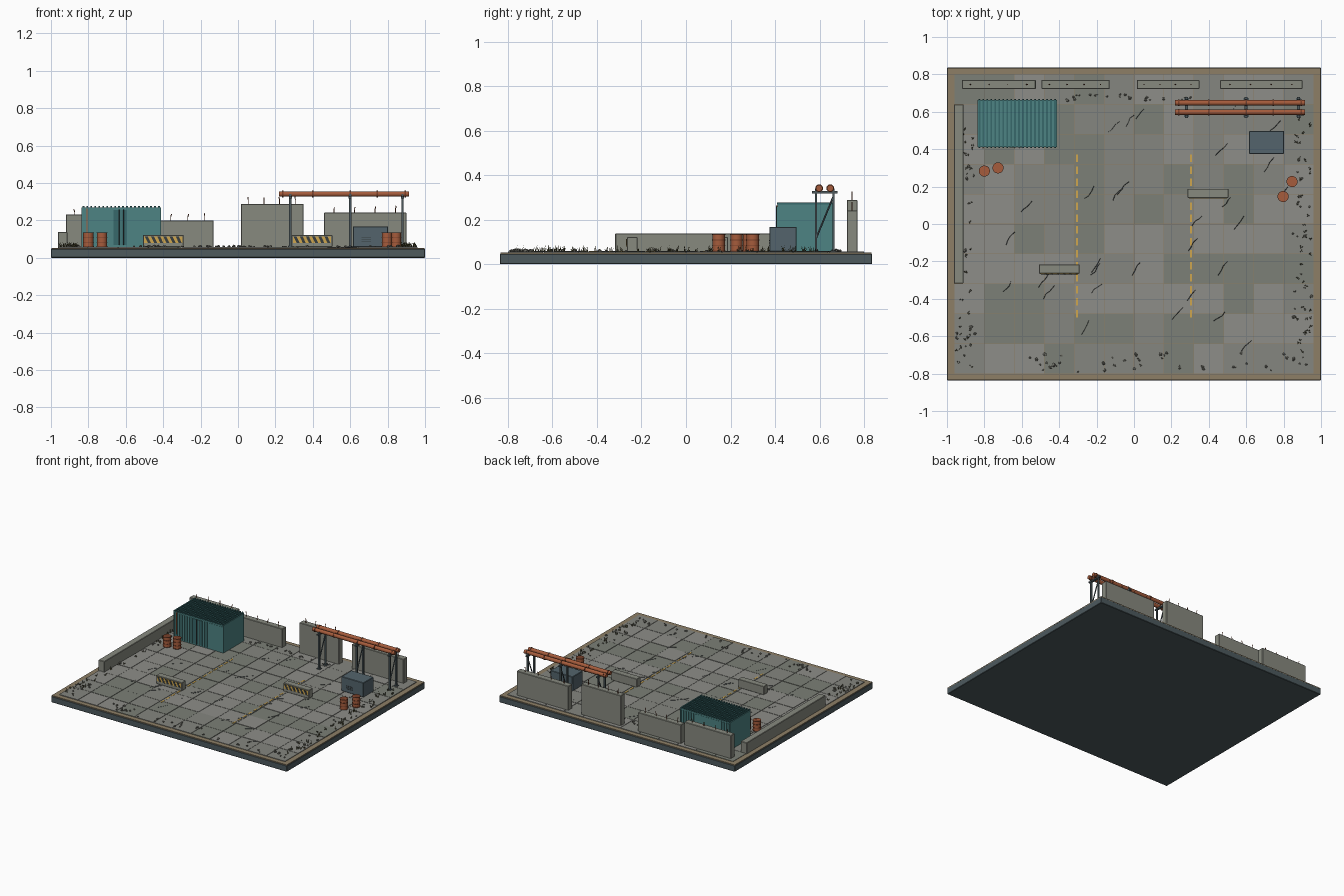
import bpy, bmesh, math, random
from mathutils import Matrix, Vector

if "Cube" in bpy.data.objects:
    bpy.data.objects.remove(bpy.data.objects["Cube"])

random.seed(7)
G = 0.057  # yard surface height


def mat(name, r, g, b):
    m = bpy.data.materials.new(name)
    m.diffuse_color = [(c / 255) ** 2.2 for c in (r, g, b)] + [1]
    m.use_nodes = True
    m.node_tree.nodes["Principled BSDF"].inputs["Base Color"].default_value = m.diffuse_color
    return m


DARK = mat("dark_steel", 58, 64, 66)
BASE = mat("base_slate", 78, 90, 94)
TAN = mat("dusty_tan", 140, 126, 102)
TEAL = mat("teal_paint", 78, 130, 130)
TEAL_D = mat("teal_dark", 58, 104, 106)
RUST = mat("rust", 164, 92, 62)
RUST_D = mat("rust_dark", 118, 66, 46)
CONC = mat("concrete", 134, 136, 126)
YEL = mat("faded_yellow", 205, 165, 80)
SLATE = mat("cabinet_slate", 84, 100, 108)
GRASS = mat("dry_grass", 82, 80, 52)
STONE = mat("stone", 112, 112, 104)
TILES = [mat("tile_%d" % i, *c) for i, c in enumerate([(140, 140, 135), (132, 133, 127), (123, 127, 118)])]


def finish(name, bm, material, smooth=False):
    bmesh.ops.recalc_face_normals(bm, faces=bm.faces)
    me = bpy.data.meshes.new(name)
    bm.to_mesh(me)
    bm.free()
    ob = bpy.data.objects.new(name, me)
    bpy.context.collection.objects.link(ob)
    me.materials.append(material)
    if smooth:
        bpy.context.view_layer.objects.active = ob
        ob.select_set(True)
        bpy.ops.object.shade_smooth_by_angle(angle=math.radians(40))
        ob.select_set(False)
    return ob


def add_box(bm, x0, x1, y0, y1, z0, z1):
    m = Matrix.Translation(((x0 + x1) / 2, (y0 + y1) / 2, (z0 + z1) / 2)) @ Matrix.Diagonal((x1 - x0, y1 - y0, z1 - z0, 1))
    bmesh.ops.create_cube(bm, size=1, matrix=m)


def boxes(name, material, items, bevel=0):
    bm = bmesh.new()
    for b in items:
        add_box(bm, *b)
    if bevel:
        bmesh.ops.bevel(bm, geom=bm.edges[:], offset=bevel, segments=1, affect='EDGES')
    return finish(name, bm, material)


def add_rod(bm, a, b, r, r2=None, n=8):
    a, b = Vector(a), Vector(b)
    d = b - a
    m = Matrix.Translation((a + b) / 2) @ d.to_track_quat('Z', 'Y').to_matrix().to_4x4()
    bmesh.ops.create_cone(bm, cap_ends=True, segments=n, radius1=r, radius2=r if r2 is None else r2, depth=d.length, matrix=m)


def rods(name, material, items, n=8, smooth=True):
    bm = bmesh.new()
    for a, b, r in items:
        add_rod(bm, a, b, r, n=n)
    return finish(name, bm, material, smooth)


# Base slab, tan rim and paving
boxes("base_slab", BASE, [(-1, 1, -0.836, 0.836, 0, 0.047)], 0.003)
boxes("dust_layer", TAN, [(-0.998, 0.998, -0.834, 0.834, 0.046, 0.053)])
paving = [[], [], []]
for i in range(12):
    for j in range(10):
        x, y, g = -0.96 + i * 0.16, -0.8 + j * 0.16, 0.0015
        paving[random.randrange(3)].append((x + g, x + 0.16 - g, y + g, y + 0.16 - g, 0.05, G + random.uniform(-0.001, 0.001)))
for k, items in enumerate(paving):
    boxes("paving_%d" % k, TILES[k], items)

# Painted lane dashes
boxes("lane_dashes", YEL, [(s * 0.304 - 0.005, s * 0.304 + 0.005, -0.5 + k * 0.064, -0.46 + k * 0.064, G, G + 0.002)
                           for s in (-1, 1) for k in range(14)])

# Surface cracks
bm = bmesh.new()
for k in range(34):
    x, y = random.uniform(-0.85, 0.85), random.uniform(-0.7, 0.6)
    p = Vector((x, y, G))
    for s in range(3):
        q = p + Vector((random.uniform(0.01, 0.025), random.uniform(0.012, 0.03), 0))
        add_rod(bm, p, q, 0.0014, n=4)
        p = q
finish("surface_cracks", bm, DARK)

# Broken perimeter walls with bent rebar
walls = [(-0.92, -0.525, 0.232), (-0.495, -0.13, 0.2), (0.015, 0.35, 0.288), (0.46, 0.90, 0.242)]
boxes("back_walls", CONC, [(a, b, 0.722, 0.77, 0.05, h) for a, b, h in walls], 0.003)
boxes("left_wall", CONC, [(-0.963, -0.912, -0.318, 0.64, 0.05, 0.138)], 0.003)
bars = []
for a, b, h in walls:
    for k in range(4):
        x, y = a + (b - a) * (0.12 + 0.25 * k), 0.746
        t = h + random.uniform(0.012, 0.025)
        bars += [((x, y, h - 0.01), (x, y, t), 0.0025),
                 ((x, y, t), (x + random.uniform(-0.006, 0.008), y, t + 0.015), 0.0025)]
rods("wall_rebar", RUST_D, bars, 6)

# Shipping container: shell, ribs, doors
X0, X1, Y0, Y1, T = -0.838, -0.412, 0.412, 0.662, 0.268
boxes("container_shell", TEAL, [(X0, X1, Y0, Y1, G, T)])
roof, sides = [], []
for k in range(20):
    x = X0 + 0.011 + k * 0.0213
    roof.append((x - 0.005, x + 0.005, Y0 - 0.003, Y1 + 0.003, T, T + 0.008))
    sides.append((x - 0.004, x + 0.004, Y1, Y1 + 0.005, G + 0.01, T - 0.01))
    if not 8 <= k <= 10:
        sides.append((x - 0.004, x + 0.004, Y0 - 0.005, Y0, G + 0.01, T - 0.01))
boxes("container_roof_ribs", TEAL_D, roof)
boxes("container_side_ribs", TEAL, sides)
xs = (X0 + X1) / 2
boxes("container_door_panels", TEAL_D, [(xs - 0.041, xs - 0.002, Y0 - 0.004, Y0, G + 0.01, T - 0.012),
                                        (xs + 0.002, xs + 0.036, Y0 - 0.004, Y0, G + 0.01, T - 0.012)])
rods("container_lock_bars", DARK, [((xs + d, Y0 - 0.006, G + 0.01), (xs + d, Y0 - 0.006, T - 0.01), 0.0025) for d in (-0.012, 0.012)])
boxes("container_rust_streaks", RUST, [(X0 + 0.028, X0 + 0.034, Y0 - 0.007, Y0, 0.1, T - 0.005)])

# Utility cabinet with vents
boxes("utility_cabinet", SLATE, [(0.615, 0.803, 0.375, 0.497, G, 0.168)], 0.003)
boxes("cabinet_vents", DARK, [(0.66, 0.71, 0.373, 0.376, 0.083 + k * 0.011, 0.087 + k * 0.011) for k in range(3)])

# Hazard barriers
for n, (x0, y0) in enumerate([(-0.508, -0.265), (0.287, 0.14)]):
    boxes("barrier_block_%d" % n, CONC, [(x0, x0 + 0.217, y0, y0 + 0.048, G, 0.121)], 0.002)
    boxes("barrier_plate_%d" % n, YEL, [(x0 + 0.006, x0 + 0.211, y0 - 0.003, y0 + 0.001, 0.08, 0.114)])
    bm = bmesh.new()
    for k in range(6):
        x = x0 + 0.01 + k * 0.033
        f = bm.faces.new([bm.verts.new((x + dx, y0 - 0.0045, z)) for dx, z in
                          ((0.016, 0.08), (0.032, 0.08), (0.016, 0.114), (0, 0.114))])
        ext = bmesh.ops.extrude_face_region(bm, geom=[f])
        bmesh.ops.translate(bm, vec=(0, 0.003, 0), verts=[v for v in ext["geom"] if isinstance(v, bmesh.types.BMVert)])
    finish("barrier_stripes_%d" % n, bm, DARK)

# Barrels with hoops
drums, hoops = [], []
for x, y in [(-0.80, 0.283), (-0.727, 0.30), (0.845, 0.227), (0.797, 0.147)]:
    drums.append(((x, y, G), (x, y, 0.136), 0.0275))
    for z in (0.06, 0.083, 0.109, 0.134):
        hoops.append(((x, y, z - 0.002), (x, y, z + 0.002), 0.0295))
rods("barrels", RUST, drums, 20)
rods("barrel_hoops", RUST_D, hoops, 20)

# Pipe rack: pipes, couplings, trestles
PY, PZ = (0.598, 0.648), 0.341
rods("pipes", RUST, [((0.22, y, PZ), (0.915, y, PZ), 0.0145) for y in PY], 16)
rods("pipe_couplings", RUST_D, [((x - 0.004, y, PZ), (x + 0.004, y, PZ), 0.0175)
                                for y in PY for x in (0.24, 0.4, 0.6, 0.745, 0.895)], 16)
frame, braces = [], []
for x in (0.28, 0.6, 0.88):
    for y in (0.584, 0.662):
        frame.append((x - 0.006, x + 0.006, y - 0.005, y + 0.005, G, 0.34))
        frame.append((x - 0.014, x + 0.014, y - 0.012, y + 0.012, G, G + 0.005))
    frame.append((x - 0.008, x + 0.008, 0.566, 0.68, 0.318, 0.328))
    braces.append(((x, 0.586, 0.12), (x, 0.66, 0.3), 0.004))
boxes("rack_frames", BASE, frame)
rods("rack_braces", BASE, braces, 6)

# Rubble along the edges
bm = bmesh.new()
spots = [(random.uniform(-0.6, 0.93), random.uniform(-0.79, -0.69)) for _ in range(45)]
spots += [(random.uniform(-0.55, 0.4), random.uniform(0.66, 0.7)) for _ in range(22)]
spots += [(s * random.uniform(0.85, 0.95), random.uniform(-0.75, 0.55)) for s in (-1, 1) for _ in range(16)]
for x, y in spots:
    r = random.uniform(0.005, 0.012)
    m = Matrix.Translation((x, y, G + r * 0.4)) @ Matrix.Rotation(random.uniform(0, 6), 4, 'Z') @ Matrix.Diagonal((1, 0.8, 0.7, 1))
    for v in bmesh.ops.create_icosphere(bm, subdivisions=1, radius=r, matrix=m)["verts"]:
        v.co += Vector([random.uniform(-0.15, 0.15) * r for _ in range(3)])
finish("rubble", bm, STONE)

# Dry grass tufts down both sides
bm = bmesh.new()
for s in (-1, 1):
    for k in range(42):
        x, y = s * random.uniform(0.865, 0.95), random.uniform(-0.76, 0.6)
        for b in range(4):
            p = Vector((x + random.uniform(-0.006, 0.006), y + random.uniform(-0.006, 0.006), G - 0.002))
            tip = p + Vector((random.uniform(-0.01, 0.01), random.uniform(-0.01, 0.01), random.uniform(0.012, 0.03)))
            add_rod(bm, p, tip, 0.0022, 0.0004, 3)
finish("grass_tufts", bm, GRASS)
